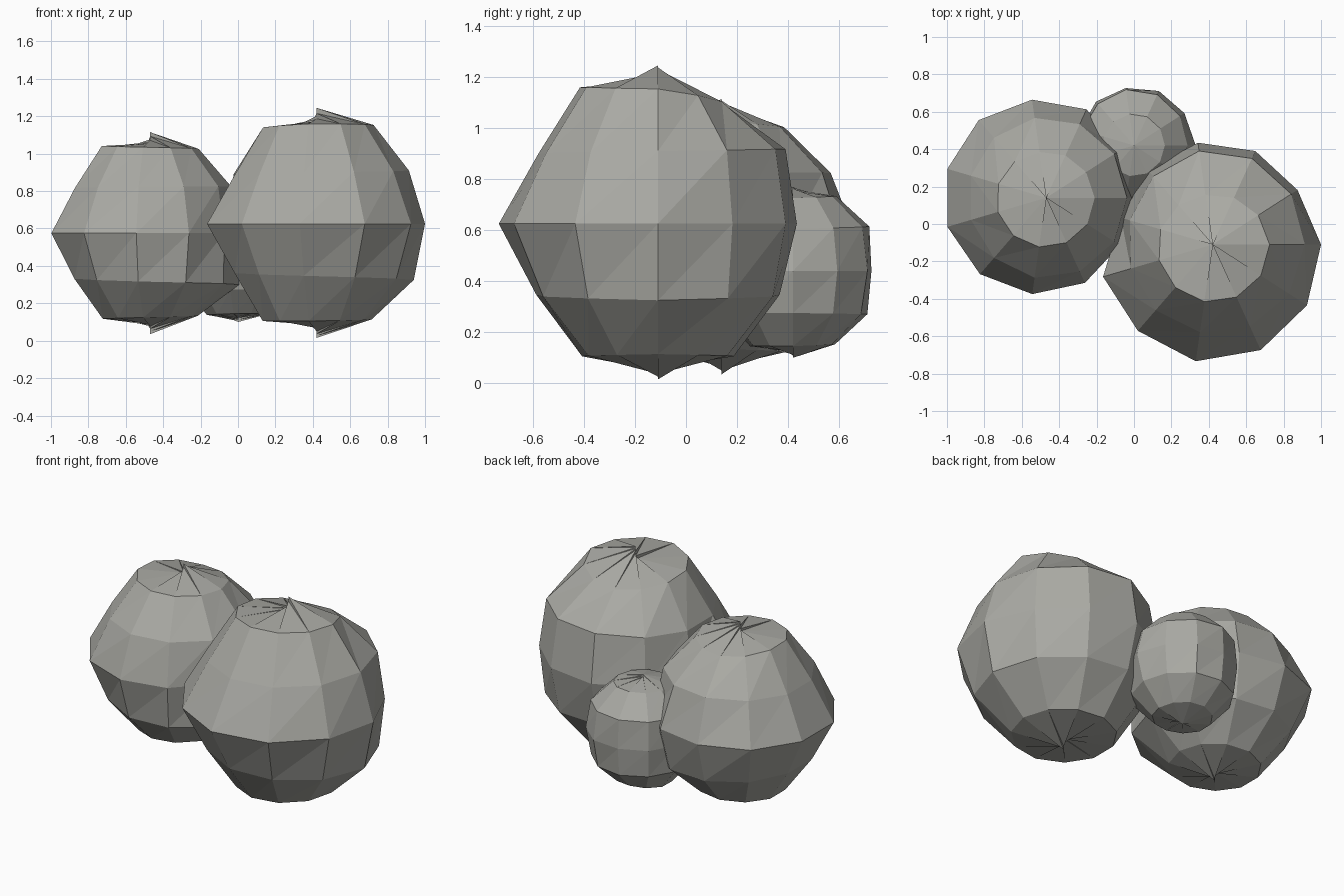
import bpy
import bmesh
from math import cos, sin, pi, floor
from mathutils import Vector

SIDES = 11

if "Cube" in bpy.data.objects:
    bpy.data.objects.remove(bpy.data.objects["Cube"], do_unlink=True)

# Single warm grey stone colour
stone = bpy.data.materials.new("warm_grey_stone")
stone.use_nodes = True
colour = (0.40, 0.40, 0.37, 1)
stone.diffuse_color = colour
stone.node_tree.nodes["Principled BSDF"].inputs["Base Color"].default_value = colour


def around(values, turn):
    """Blend evenly spaced values around a full turn (right, back, left, front)."""
    t = turn * len(values)
    i = floor(t)
    a, b = values[i % len(values)], values[(i + 1) % len(values)]
    return a + (b - a) * (t - i)


def boulder(name, centre, rings):
    """Lumpy faceted ball: rings run from bottom pole to top pole,
    each giving distances from the centre in hundredths."""
    bm = bmesh.new()
    grid = []
    for r, values in enumerate(rings):
        lat = pi * (r / (len(rings) - 1) - 0.5)
        row = []
        for s in range(SIDES):
            turn = s / SIDES
            lon = turn * 2 * pi
            direction = Vector((cos(lat) * cos(lon), cos(lat) * sin(lon), sin(lat)))
            row.append(bm.verts.new(Vector(centre) + direction * around(values, turn) / 100))
        grid.append(row)
    # Triangulated bands, all split along the same diagonal
    for low, high in zip(grid, grid[1:]):
        for s in range(SIDES):
            n = (s + 1) % SIDES
            bm.faces.new((low[s], low[n], high[n]))
            bm.faces.new((low[s], high[n], high[s]))
    mesh = bpy.data.meshes.new(name)
    bm.to_mesh(mesh)
    bm.free()
    mesh.materials.append(stone)
    obj = bpy.data.objects.new(name, mesh)
    bpy.context.collection.objects.link(obj)
    return obj


# Large boulder at the front left
boulder("large_boulder", (0.42, -0.11, 0.625), [
    (61, 55, 53, 58),
    (59, 60, 60, 60),
    (60, 56, 52, 56),
    (58, 54, 55, 55, 53, 51, 61, 61, 63, 62, 60),
    (57, 59, 52, 55),
    (61, 53, 59, 62),
    (62, 60, 55, 54),
])

# Medium boulder at the right
boulder("medium_boulder", (-0.47, 0.14, 0.575), [
    (54, 50, 48, 50),
    (51, 52, 53, 52),
    (55, 52, 48, 52),
    (46, 48, 52, 53, 55, 55, 55, 54, 52, 50, 47),
    (50, 50, 48, 50),
    (52, 49, 54, 53),
    (54, 52, 48, 48),
])

# Small boulder tucked in at the back
boulder("small_boulder", (0, 0.42, 0.44), [
    (34, 34, 33, 31),
    (34, 33, 35, 34),
    (33, 34, 33, 33),
    (33, 32, 32, 31, 31, 30, 32, 32, 32, 32, 32),
    (33, 35, 33, 33),
    (33, 34, 33, 33),
    (33, 31, 33, 33),
])
